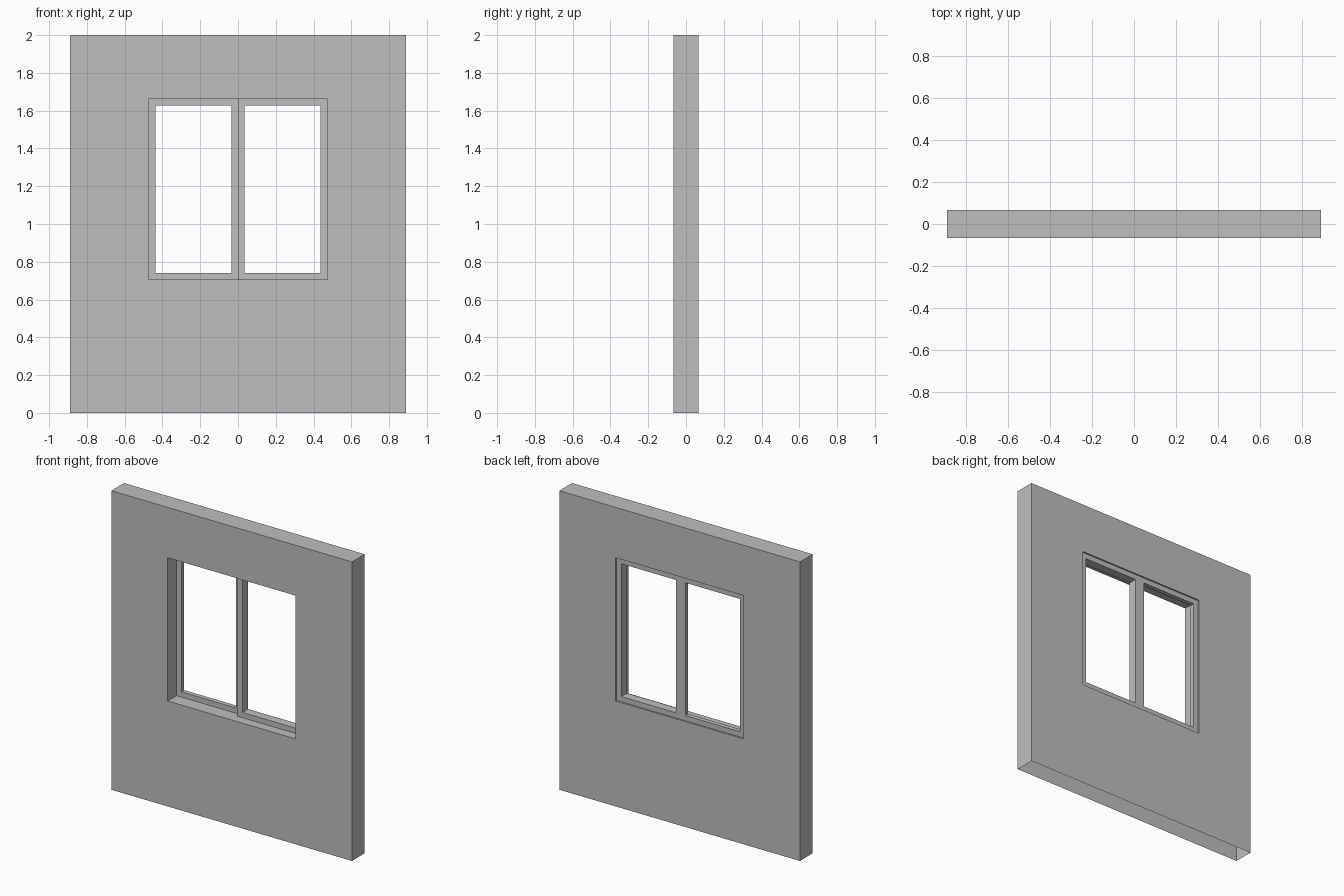
import bpy
import bmesh

cube = bpy.data.objects.get("Cube")
if cube:
    bpy.data.objects.remove(cube, do_unlink=True)

# Single plain grey for everything
grey = bpy.data.materials.new("plain_grey")
grey.use_nodes = True
colour = (0.52, 0.52, 0.52, 1)
grey.diffuse_color = colour
grey.node_tree.nodes["Principled BSDF"].inputs["Base Color"].default_value = colour


def corners(x0, x1, z0, z1):
    return [(x0, z0), (x1, z0), (x1, z1), (x0, z1)]


def frame(name, outer, inner, y0, y1, open_bottom=False):
    """Rectangular slab with a rectangular hole, extruded along y."""
    bm = bmesh.new()

    def loop(rect, y):
        return [bm.verts.new((x, y, z)) for x, z in corners(*rect)]

    of, nf = loop(outer, y0), loop(inner, y0)
    ob, nb = loop(outer, y1), loop(inner, y1)
    for i in range(4):
        j = (i + 1) % 4
        bm.faces.new((of[i], of[j], nf[j], nf[i]))      # front
        bm.faces.new((ob[j], ob[i], nb[i], nb[j]))      # back
        bm.faces.new((nf[i], nf[j], nb[j], nb[i]))      # reveal
        if i or not open_bottom:
            bm.faces.new((of[j], of[i], ob[i], ob[j]))  # outer edge
    mesh = bpy.data.meshes.new(name)
    bm.to_mesh(mesh)
    bm.free()
    mesh.materials.append(grey)
    obj = bpy.data.objects.new(name, mesh)
    bpy.context.collection.objects.link(obj)
    return obj


W, D, H = 0.89, 0.067, 2.0         # wall half width, half depth, height
OX, Z0, Z1 = 0.473, 0.705, 1.663   # window opening
RAIL = 0.035                       # sash bar width
BACK = 0.057                       # sash back, just inside the wall face

# Wall panel, open underneath
frame("wall", (-W, W, 0, H), (-OX, OX, Z0, Z1), -D, D, open_bottom=True)

# Two sashes flush at the back; the left one is deeper
for name, x0, x1, front in (("right_sash", -OX, 0, 0.027),
                            ("left_sash", 0, OX, -0.003)):
    frame(name, (x0, x1, Z0, Z1),
          (x0 + RAIL, x1 - RAIL, Z0 + RAIL, Z1 - RAIL), front, BACK)
